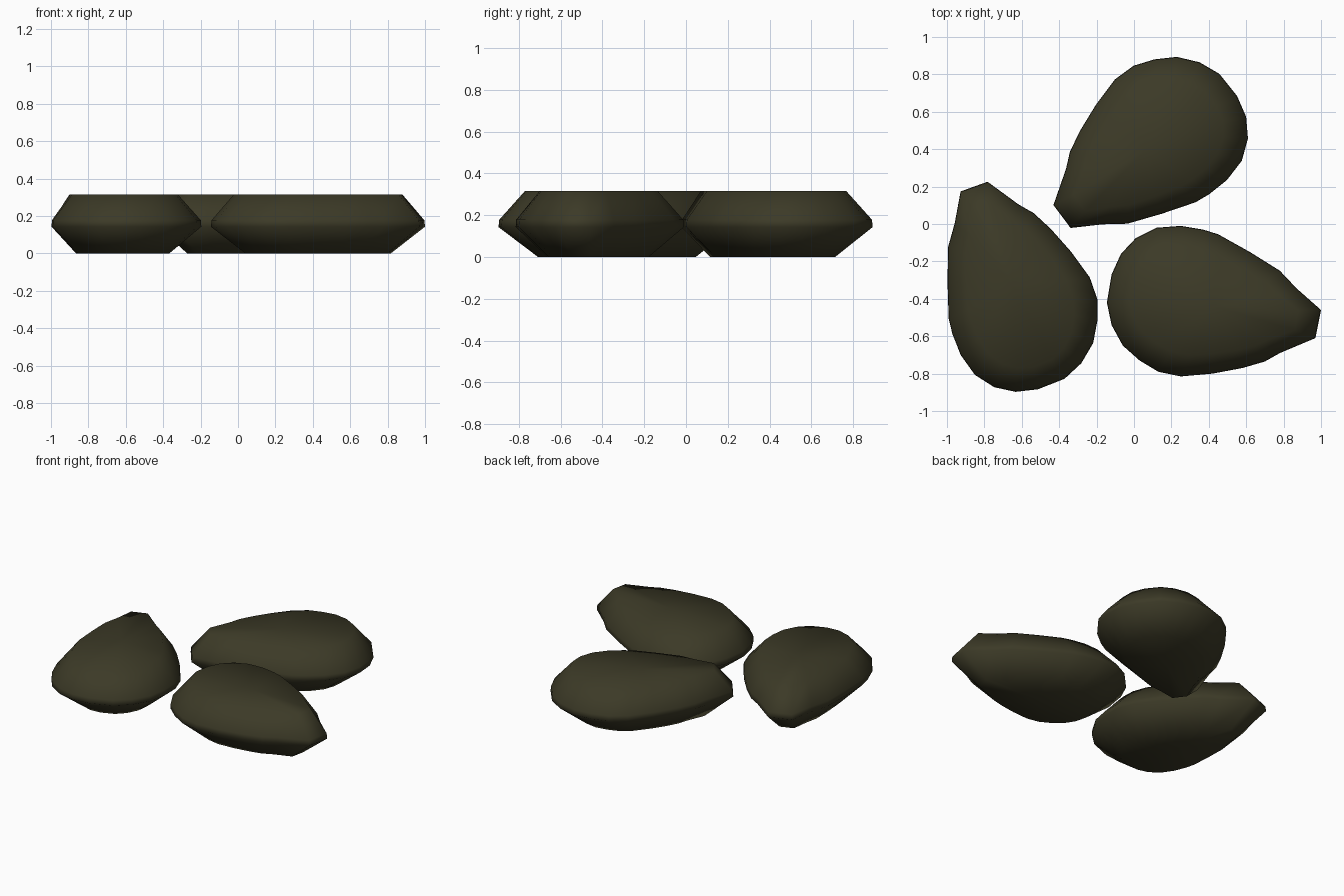
import bpy
import bmesh
from math import radians
from mathutils import Matrix, Vector

cube = bpy.data.objects.get("Cube")
if cube:
    bpy.data.objects.remove(cube, do_unlink=True)

# Dark olive seed shell
shell = bpy.data.materials.new("dark_olive")
colour = (0.045, 0.042, 0.020, 1)
shell.use_nodes = True
shell.diffuse_color = colour
shell.node_tree.nodes["Principled BSDF"].inputs["Base Color"].default_value = colour

# Teardrop outline, counter-clockwise from the blunt tip
TIP = Vector((0.985, -0.535))
OUTLINE = [
    (1.0, -.46), (.87, -.345), (.78, -.25), (.62, -.15), (.45, -.055), (.37, -.03),
    (.25, -.01), (.12, -.02), (.01, -.075), (-.07, -.16), (-.12, -.27), (-.145, -.42),
    (-.12, -.54), (-.06, -.65), (.03, -.73), (.13, -.79), (.25, -.815), (.42, -.80),
    (.58, -.77), (.70, -.735), (.78, -.69), (.97, -.61),
]
CENTRE = Vector((0.43, -0.44)) - TIP
AXIS = Vector((0.985, -0.17)).normalized()
SIDE = Vector((-AXIS.y, AXIS.x))

# Height, length scale and width scale of each ring
RINGS = [(0, .68, .60), (.143, 1, 1), (.178, .993, .993), (.315, .79, .70)]


def seed_mesh():
    bm = bmesh.new()
    rings = []
    for z, along, across in RINGS:
        ring = []
        for point in OUTLINE:
            d = Vector(point) - TIP - CENTRE
            p = CENTRE + AXIS * d.dot(AXIS) * along + SIDE * d.dot(SIDE) * across
            ring.append(bm.verts.new((p.x, p.y, z)))
        rings.append(ring)
    n = len(OUTLINE)
    # Sloping sides and narrow rim
    for low, high in zip(rings, rings[1:]):
        for i in range(n):
            j = (i + 1) % n
            bm.faces.new((low[i], low[j], high[j], high[i]))
    # Flat top and bottom, fanned from the middle
    for ring, (z, _, _) in ((rings[0], RINGS[0]), (rings[-1], RINGS[-1])):
        hub = bm.verts.new((CENTRE.x, CENTRE.y, z))
        for i in range(n):
            bm.faces.new((hub, ring[i], ring[(i + 1) % n]))
    bmesh.ops.recalc_face_normals(bm, faces=bm.faces)
    for face in bm.faces:
        face.smooth = True
    mesh = bpy.data.meshes.new("seed")
    bm.to_mesh(mesh)
    bm.free()
    mesh.materials.append(shell)
    return mesh


# Three seeds turned around the middle, placed by their tips
mesh = seed_mesh()
for name, x, y, turn in (
    ("front_seed", TIP.x, TIP.y, 0),
    ("side_seed", -.855, .2, 121),
    ("back_seed", -.385, .04, 228),
):
    seed = bpy.data.objects.new(name, mesh)
    bpy.context.collection.objects.link(seed)
    seed.matrix_world = Matrix.Translation((x, y, 0)) @ Matrix.Rotation(radians(turn), 4, "Z")
